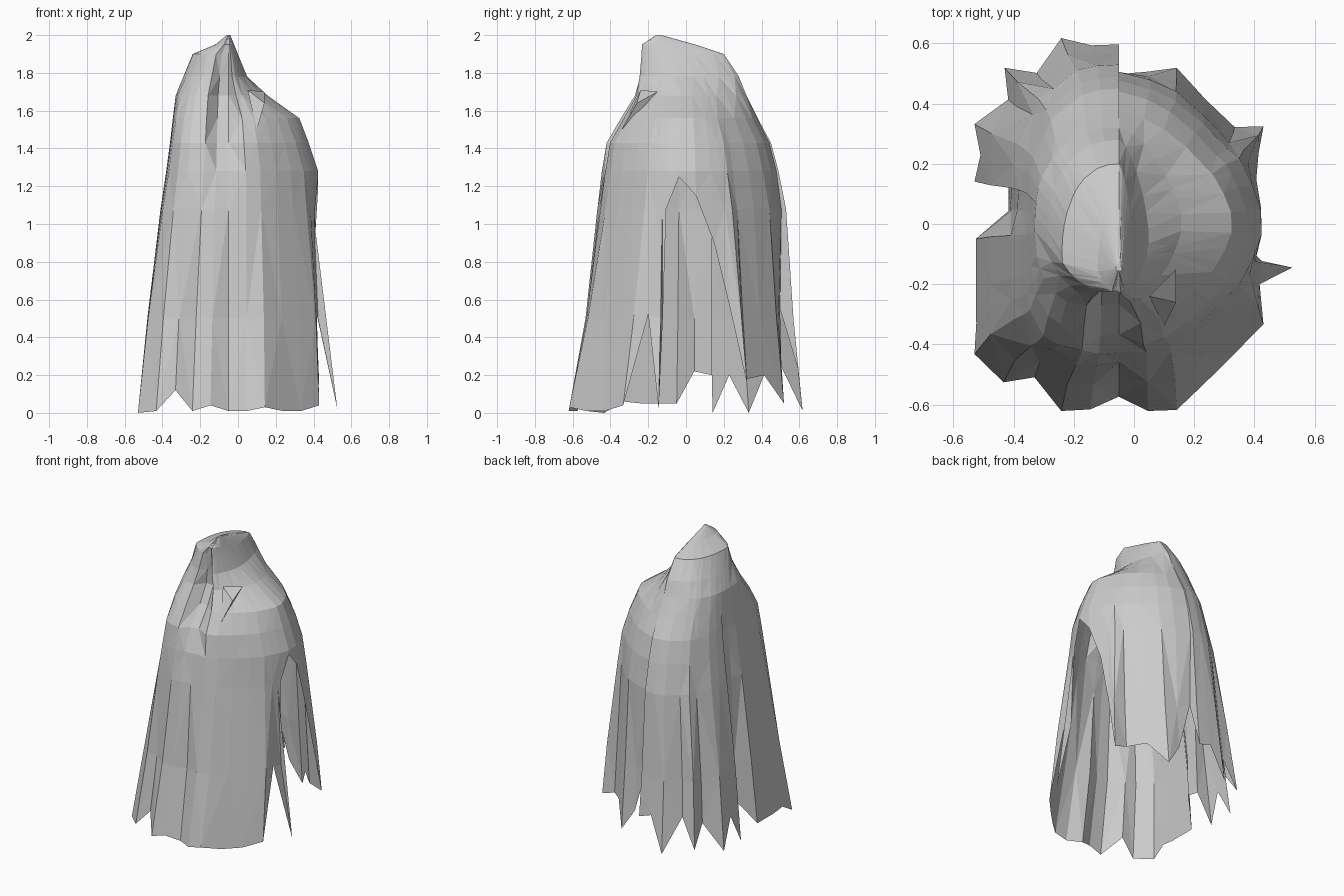
import bpy
import bmesh
from math import exp

if "Cube" in bpy.data.objects:
    bpy.data.objects.remove(bpy.data.objects["Cube"], do_unlink=True)

STEP, SHIFT = 0.0955, -0.05

# Body outline by height: z, x min, x max, y min, y max
PROFILE = [
    (0, -.53, .43, -.62, .62), (.5, -.48, .43, -.53, .57),
    (1.08, -.41, .43, -.47, .53), (1.28, -.38, .43, -.45, .49),
    (1.43, -.36, .38, -.43, .45), (1.56, -.345, .33, -.36, .38),
    (1.68, -.33, .16, -.29, .32), (1.78, -.29, .05, -.265, .28),
    (1.9, -.24, .0, -.245, .2), (1.95, -.12, -.02, -.24, .05),
    (2, -.06, -.04, -.16, -.13),
]

# Ragged hem, clockwise from the side slit: grid x, grid y, height in hundredths
HEM = [
    (6, -1, 2), (5, -2, 52), (5, -3, 4), (4, -4, 1), (3, -5, 1), (2, -6, 3),
    (1, -6, 1), (0, -5.5, 1), (-1, -6, 4), (-2, -6, 1), (-3, -5, 12),
    (-4, -5, 1), (-5, -4, 0), (-5, -3, 6), (-5, -2, 5), (-5, 0, 5),
    (-4, 1, 22), (-4, 2, 20), (-5, 2, 0), (-5, 3, 20), (-5, 4, 0), (-4, 5, 20),
    (-4, 6, 5), (-3, 6, 25), (-2, 7, 1), (-1, 7, 25), (0, 7, 22), (0, 6, 55),
    (1, 6, 20), (2, 6, 5), (3, 5, 20), (4, 4, 18), (5, 4, 15),
    (5, 3.3, 55), (5, 2.4, 90), (5, 1.2, 115), (5, 0, 125), (5, -1.3, 103),
]


def grey_material():
    mat = bpy.data.materials.new("cloth_grey")
    mat.use_nodes = True
    colour = (.6, .6, .6, 1)
    mat.diffuse_color = colour
    mat.node_tree.nodes["Principled BSDF"].inputs["Base Color"].default_value = colour
    return mat


def ramp(z, start, end):
    return min(1, max(0, (z - start) / (end - start)))


def extents(z):
    for low, high in zip(PROFILE, PROFILE[1:]):
        if z <= high[0]:
            t = ramp(z, low[0], high[0])
            return [a + (b - a) * t for a, b in zip(low[1:], high[1:])]


def place(column, z):
    """Fit a hem column into the body outline at height z."""
    x0, x1, y0, y1 = extents(z)
    u, v = column[0] / 5, (column[1] * STEP + SHIFT) / .62
    if z > .4:
        u = min(u, 1)
    # Shoulder roundness: pinched on the left, boxy at the front right
    if u > 0:
        power = 1.5
    elif v > 0:
        power = 2.3
    else:
        power = 4 - 2.5 * ramp(z, 1.5, 1.85)
    # Pleats fade upward into the shoulders
    radius = (abs(u) ** power + abs(v) ** power) ** (-1 / power)
    fade = .85 * ramp(z, .3, 1.25) + .15 * ramp(z, 1.4, 1.7)
    u *= 1 + (radius - 1) * fade
    v *= 1 + (radius - 1) * fade
    mid_x, mid_y = SHIFT, -.15 * ramp(z, 1.7, 1.95)
    x = mid_x + u * (x1 - mid_x if u > 0 else mid_x - x0)
    y = mid_y + v * (y1 - mid_y if v > 0 else mid_y - y0)
    # Hollow of the hood, narrowing to a pleat down the front
    if v < -.5:
        y += .12 * exp(-((z - 1.6) / .25) ** 2 - (column[0] + .5) ** 2)
    return x, y, z


def make_object(name, verts, faces, mat):
    mesh = bpy.data.meshes.new(name)
    mesh.from_pydata(verts, [], faces)
    bm = bmesh.new()
    bm.from_mesh(mesh)
    bmesh.ops.remove_doubles(bm, verts=bm.verts, dist=.002)
    bmesh.ops.recalc_face_normals(bm, faces=bm.faces)
    bm.to_mesh(mesh)
    bm.free()
    mesh.materials.append(mat)
    obj = bpy.data.objects.new(name, mesh)
    bpy.context.collection.objects.link(obj)


cloth = grey_material()

# Hooded cloak: a draped sheet with a ragged hem and an open side slit
rows, cols = len(PROFILE), len(HEM)
verts = [place(c, max(level[0], c[2] / 100)) for level in PROFILE for c in HEM]
faces = []
for r in range(rows - 1):
    for c in range(cols):
        d = (c + 1) % cols
        a, b, e, f = r * cols + c, r * cols + d, (r + 1) * cols + d, (r + 1) * cols + c
        # Alternate the diagonals to give crumpled facets
        faces += [(a, b, e), (a, e, f)] if (r + c) % 2 else [(a, b, f), (b, e, f)]
top = (rows - 1) * cols
faces.append(tuple(range(top, top + cols)))
make_object("hooded_cloak", verts, faces, cloth)

# Folded collar corners either side of the hood opening
for name, side in (("left_collar_fold", 1), ("right_collar_fold", -1)):
    points = [(.1, -.24, 1.71), (.19, -.15, 1.7), (.19, -.26, 1.64), (.15, -.34, 1.5)]
    points = [(side * x + SHIFT, y, z) for x, y, z in points]
    make_object(name, points, [(0, 1, 2), (0, 2, 3), (0, 1, 3), (1, 2, 3)], cloth)
